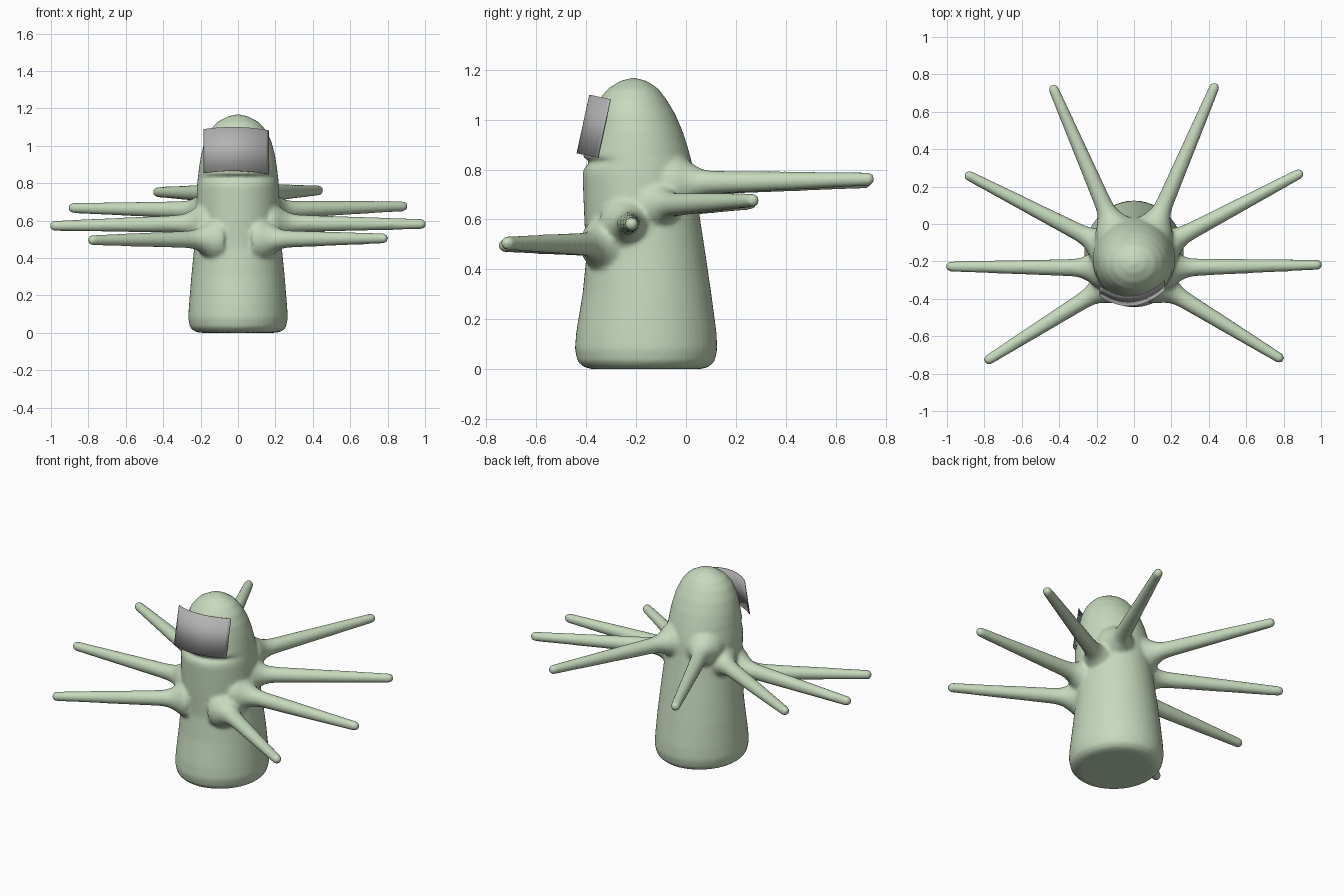
import bpy, bmesh, math
from mathutils import Vector

cube = bpy.data.objects.get("Cube")
if cube:
    bpy.data.objects.remove(cube, do_unlink=True)


def material(name, color):
    m = bpy.data.materials.new(name)
    m.use_nodes = True
    m.diffuse_color = (*color, 1)
    m.node_tree.nodes["Principled BSDF"].inputs["Base Color"].default_value = (*color, 1)
    return m


def make_object(name, bm, mat):
    mesh = bpy.data.meshes.new(name)
    bm.to_mesh(mesh)
    bm.free()
    mesh.materials.append(mat)
    mesh.polygons.foreach_set("use_smooth", [True] * len(mesh.polygons))
    ob = bpy.data.objects.new(name, mesh)
    bpy.context.collection.objects.link(ob)
    return ob


def skin(bm, loops):
    """Close a stack of point rings into a capped tube."""
    rings = [[bm.verts.new(p) for p in loop] for loop in loops]
    n = len(rings[0])
    for a, b in zip(rings, rings[1:]):
        for i in range(n):
            j = (i + 1) % n
            bm.faces.new((a[i], a[j], b[j], b[i]))
    bm.faces.new(rings[0][::-1])
    bm.faces.new(rings[-1])


def body_ring(z, front, back, half_width, dent, n=48):
    mid, depth = (front + back) / 2, (back - front) / 2
    pts = []
    for i in range(n):
        a = math.tau * i / n
        facing = max(0, -math.sin(a))
        pts.append((half_width * math.cos(a),
                    mid + depth * math.sin(a) + dent * facing ** 1.5, z))
    return pts


def arm(bm, root, tip, n=20):
    """Tapered arm with a flared root and a rounded tip."""
    root, tip = Vector(root), Vector(tip)
    axis = tip - root
    length = axis.length
    axis.normalize()
    side = axis.cross(Vector((0, 0, 1))).normalized()
    up = side.cross(axis)
    r_tip = 0.027
    loops = []
    stations = [length * t / 24 for t in range(24)]
    stations = [s for s in stations if s < length - r_tip]
    stations += [length - r_tip * (1 - math.sin(k * math.pi / 12)) for k in range(6)]
    for s in stations:
        r = 0.051 + (r_tip - 0.051) * s / length + 0.065 * math.exp(-(s / 0.075) ** 2)
        if s > length - r_tip:
            r *= math.sqrt(max(0.02, 1 - ((s - length + r_tip) / r_tip) ** 2))
        loops.append([root + axis * s + (side * math.cos(a) + up * math.sin(a)) * r
                      for a in (math.tau * i / n for i in range(n))])
    skin(bm, loops)


green = material("pale green", (0.57, 0.70, 0.51))
grey = material("visor grey", (0.45, 0.45, 0.45))

# Body and domed head: height, front, back, half width, mouth dent
profile = [
    (0.0, -0.38, 0.06, 0.205, 0), (0.008, -0.41, 0.09, 0.235, 0),
    (0.03, -0.435, 0.115, 0.257, 0), (0.08, -0.446, 0.126, 0.267, 0),
    (0.15, -0.44, 0.122, 0.262, 0), (0.30, -0.415, 0.102, 0.25, 0),
    (0.45, -0.40, 0.08, 0.235, 0), (0.60, -0.408, 0.057, 0.223, 0),
    (0.70, -0.412, 0.042, 0.222, 0), (0.78, -0.415, 0.034, 0.22, 0),
    (0.81, -0.413, 0.028, 0.217, 0.005), (0.832, -0.41, 0.023, 0.215, 0.045),
    (0.85, -0.41, 0.018, 0.212, -0.008), (0.88, -0.40, 0.01, 0.209, -0.008),
    (0.95, -0.39, -0.012, 0.198, 0), (1.02, -0.375, -0.042, 0.18, 0),
    (1.08, -0.35, -0.077, 0.152, 0), (1.125, -0.312, -0.112, 0.113, 0),
    (1.155, -0.264, -0.157, 0.06, 0), (1.167, -0.222, -0.20, 0.012, 0),
]
bm = bmesh.new()
skin(bm, [body_ring(*row) for row in profile])

# Four pairs of arms, climbing toward the back
arms = [
    ((0.13, -0.32, 0.50), (0.80, -0.735, 0.50)),
    ((0.17, -0.235, 0.585), (1.007, -0.222, 0.576)),
    ((0.15, -0.12, 0.655), (0.905, 0.275, 0.672)),
    ((0.10, -0.04, 0.745), (0.44, 0.75, 0.757)),
]
for root, tip in arms:
    for s in (1, -1):
        arm(bm, (s * root[0], root[1], root[2]),
            (s * tip[0], tip[1] + 0.005 * s, tip[2] + 0.005 * s))
bmesh.ops.recalc_face_normals(bm, faces=bm.faces)
body = make_object("body_with_arms", bm, green)

# Blend the arms into the body
remesh = body.modifiers.new("fuse", 'REMESH')
remesh.mode = 'VOXEL'
remesh.voxel_size = 0.011
remesh.use_smooth_shade = True
smooth = body.modifiers.new("soften", 'SMOOTH')
smooth.factor = 0.5
smooth.iterations = 5

# Curved visor plate, leaning back
bm = bmesh.new()
bottom, top = Vector((-0.01, -0.438, 0.865)), Vector((-0.01, -0.387, 1.10))
lean = (top - bottom).normalized()
backward = Vector((1, 0, 0)).cross(lean) * -1
if backward.y < 0:
    backward.negate()
steps = 24
columns = []
for i in range(steps + 1):
    u = 2 * i / steps - 1
    shift = Vector((0.175 * u, 0, 0)) + backward * (0.07 * u * u + 0.015 * u)
    columns.append((bm.verts.new(bottom + shift), bm.verts.new(top + shift)))
for a, b in zip(columns, columns[1:]):
    bm.faces.new((a[0], b[0], b[1], a[1]))
visor = make_object("visor", bm, grey)
plate = visor.modifiers.new("thickness", 'SOLIDIFY')
plate.thickness = 0.004
bpy.context.view_layer.objects.active = visor
visor.select_set(True)
bpy.ops.object.shade_smooth_by_angle(angle=math.radians(40))
